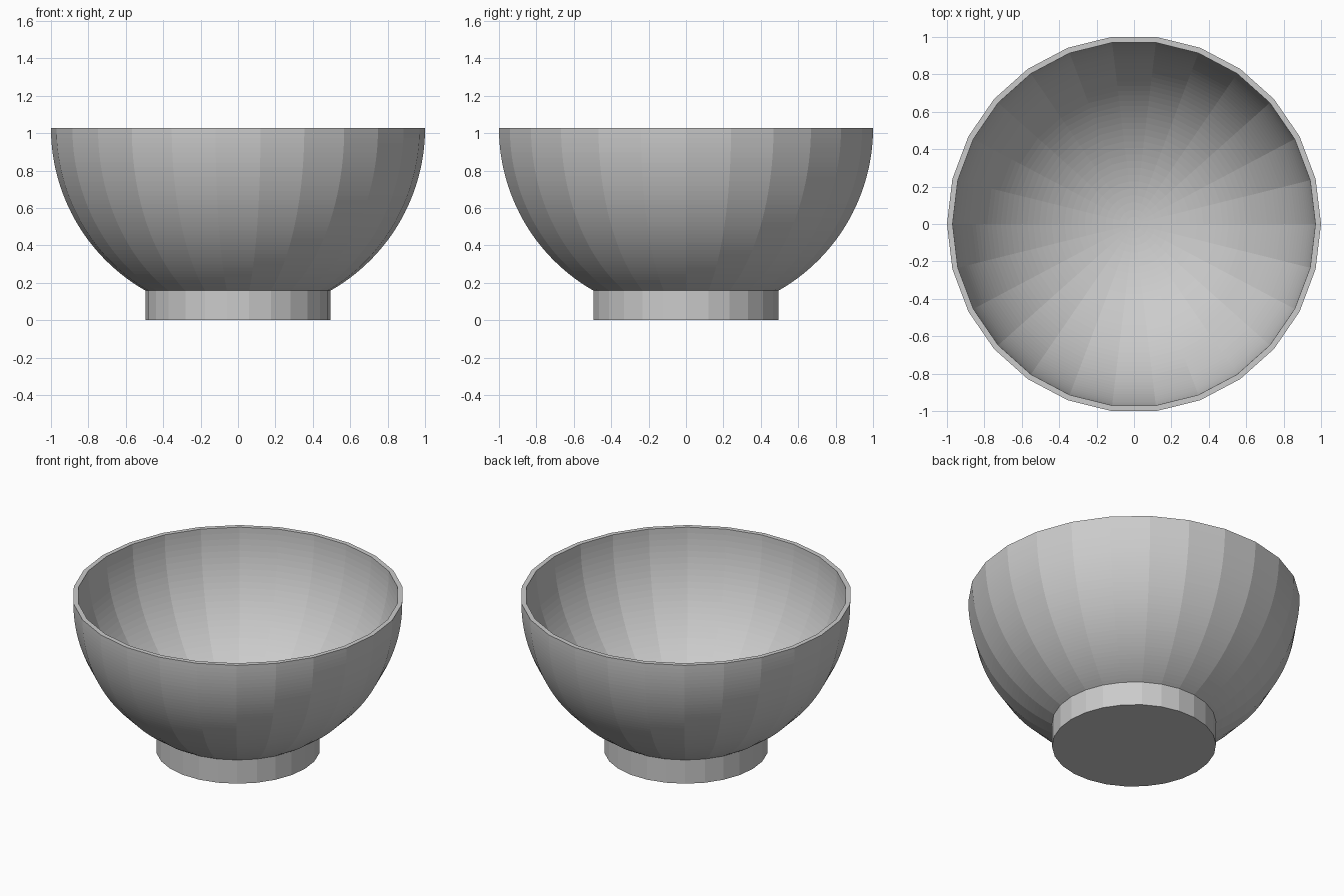
import bpy, bmesh
from math import sin, cos, pi, asin

if "Cube" in bpy.data.objects:
    bpy.data.objects.remove(bpy.data.objects["Cube"])

SIDES = 26
RIM_Z = 1.027
R_OUT, R_IN, R_FOOT = 1.0, 0.97, 0.495
Y_FIT = 1 / cos(pi / SIDES)   # flats at front and back reach the full radius
ARC_STEPS = 40


def arc(radius, a0, a1):
    """Points (r, z) of a hemisphere profile; angle 0 = bottom, pi/2 = rim."""
    angles = [a0 + (a1 - a0) * i / ARC_STEPS for i in range(ARC_STEPS + 1)]
    return [(radius * sin(a), RIM_Z - radius * cos(a)) for a in angles]


def lathe(name, profile):
    """Faceted turned solid whose profile starts and ends on the z axis."""
    bm = bmesh.new()
    rings = []
    for r, z in profile:
        if r < 1e-6:
            rings.append([bm.verts.new((0, 0, z))] * SIDES)
        else:
            rings.append([bm.verts.new((r * cos(2 * pi * i / SIDES),
                                        r * sin(2 * pi * i / SIDES) * Y_FIT, z))
                          for i in range(SIDES)])
    for a, b in zip(rings, rings[1:]):
        for i in range(SIDES):
            j = (i + 1) % SIDES
            corners = list(dict.fromkeys((a[i], a[j], b[j], b[i])))
            bm.faces.new(corners)
    bmesh.ops.recalc_face_normals(bm, faces=bm.faces)
    mesh = bpy.data.meshes.new(name)
    bm.to_mesh(mesh)
    bm.free()
    obj = bpy.data.objects.new(name, mesh)
    bpy.context.collection.objects.link(obj)
    return obj


# Solid foot, outer wall, flat rim, then the hollow down to its centre
foot = [(0, 0), (R_FOOT, 0)]
outer = arc(R_OUT, asin(R_FOOT / R_OUT), pi / 2)
inner = arc(R_IN, pi / 2, 0)
lathe("footed_bowl", foot + outer + inner)
